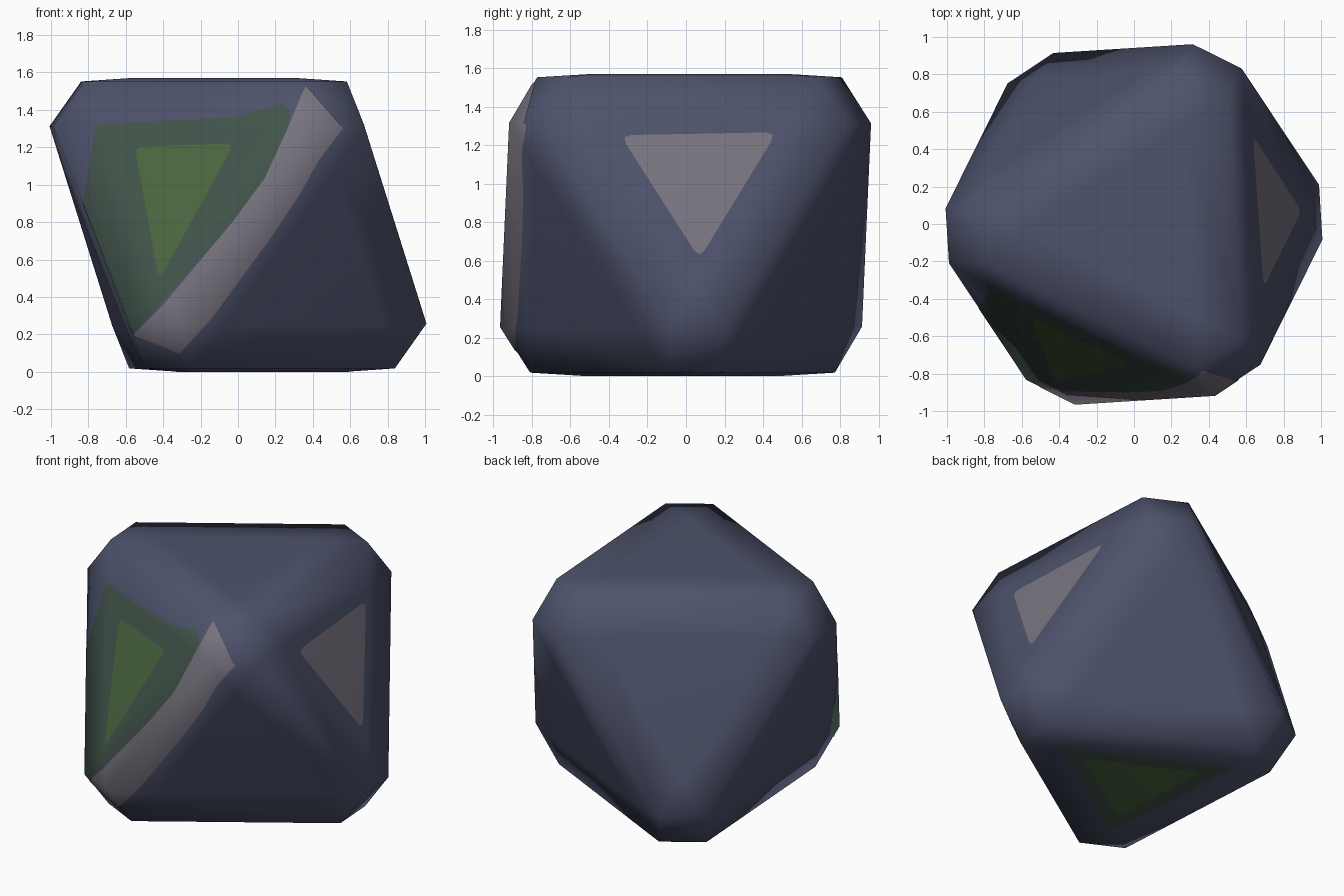
import bpy, bmesh, math
from itertools import product
from mathutils import Vector

if "Cube" in bpy.data.objects:
    bpy.data.objects.remove(bpy.data.objects["Cube"], do_unlink=True)


def material(name, color):
    m = bpy.data.materials.new(name)
    m.use_nodes = True
    m.diffuse_color = (*color, 1)
    m.node_tree.nodes["Principled BSDF"].inputs["Base Color"].default_value = (*color, 1)
    return m


slate = material("slate blue", (0.075, 0.086, 0.15))
grey = material("warm grey", (0.19, 0.175, 0.215))
moss = material("dark moss", (0.055, 0.09, 0.07))
green = material("leaf green", (0.07, 0.135, 0.05))

CENTRE = Vector((0, 0, 0.785))
REACH, HALF = 1.085, 0.767      # corner distance from the axis, half height
CUT = 0.156                     # share of each edge removed at a corner

# Three tips of the top triangle; the other three are their opposites
tips = []
for deg in (183.6, 63.6, -56.4):
    a = math.radians(deg)
    tips.append(Vector((REACH * math.cos(a), REACH * math.sin(a), HALF)))


def add_object(name, bm, mat):
    mesh = bpy.data.meshes.new(name)
    for f in bm.faces:
        f.smooth = True
    bm.to_mesh(mesh)
    bm.free()
    mesh.materials.append(mat)
    ob = bpy.data.objects.new(name, mesh)
    bpy.context.collection.objects.link(ob)
    return ob


def build_body():
    """Octahedron on one face, with cut corners and a raised triangle per face."""
    bm = bmesh.new()
    for i, j in ((i, j) for i in range(3) for j in range(3) if i != j):
        for s, t in product((1, -1), repeat=2):
            bm.verts.new(CENTRE + (s * tips[i]).lerp(t * tips[j], CUT))
    for signs in product((1, -1), repeat=3):
        corners = [s * t for s, t in zip(signs, tips)]
        mid = sum(corners, Vector()) / 3
        for c in corners:
            bm.verts.new(CENTRE + mid * 1.023 + (c - mid) * 0.54)
    bmesh.ops.convex_hull(bm, input=bm.verts[:])
    bmesh.ops.dissolve_limit(bm, angle_limit=0.02, verts=bm.verts[:], edges=bm.edges[:])
    bmesh.ops.recalc_face_normals(bm, faces=bm.faces[:])
    return bm


def rounded(points, r=0.07):
    """Soften the corners of a flat outline."""
    out = []
    for k, p in enumerate(points):
        p = Vector(p)
        a, b = Vector(points[k - 1]), Vector(points[(k + 1) % len(points)])
        a, b = p.lerp(a, r), p.lerp(b, r)
        out += [a, (a + b + 2 * p) / 4, b]
    return out


def paint(name, mat, outlines, place, facing, lift):
    """Trim a thin skin of the body to convex outlines seen along one axis."""
    mesh = bpy.data.meshes.new("scratch")
    for outline in outlines:
        bm = build_body()
        bmesh.ops.delete(bm, context='FACES',
                         geom=[f for f in bm.faces if f.normal.dot(facing) < 0.1])
        pts = [place(*p) for p in outline]
        mid = sum(pts, Vector()) / len(pts)
        for k, p in enumerate(pts):
            normal = (p - pts[k - 1]).cross(facing).normalized()
            if normal.dot(p - mid) < 0:
                normal.negate()
            bmesh.ops.bisect_plane(bm, geom=bm.verts[:] + bm.edges[:] + bm.faces[:],
                                   plane_co=p, plane_no=normal, clear_outer=True)
        bm.from_mesh(mesh)
        bm.to_mesh(mesh)
        bm.free()
    bm = bmesh.new()
    bm.from_mesh(mesh)
    bpy.data.meshes.remove(mesh)
    bmesh.ops.remove_doubles(bm, verts=bm.verts[:], dist=0.0005)
    for v in bm.verts:
        v.co = CENTRE + (v.co - CENTRE) * (1 + lift)
    ob = add_object(name, bm, mat)
    # Borrow the soft shading of the body
    mod = ob.modifiers.new("soft shading", 'DATA_TRANSFER')
    mod.object = body
    mod.use_loop_data = True
    mod.data_types_loops = {'CUSTOM_NORMAL'}
    mod.loop_mapping = 'POLYINTERP_NEAREST'
    return ob


body = add_object("faceted_body", build_body(), slate)


def on_front(x, z):
    return Vector((x, 0, z))


def on_side(y, z):
    return Vector((0, y, z))


def on_base(x, y):
    return Vector((x, y, 0))


FRONT, SIDE, BASE = Vector((0, -1, 0)), Vector((1, 0, 0)), Vector((0, 0, -1))

# Front face: dark surround, bright triangle and the stripe along the edge
paint("front_surround", moss, [
    [(-.76, 1.31), (-.73, 1.325), (-.03, 1.36), (-.03, .8), (-.56, .2), (-.58, .24), (-.83, .9)],
    [(-.03, 1.36), (.24, 1.435), (.28, 1.39), (.27, 1.3), (.14, 1.02), (-.03, .8)],
], on_front, FRONT, 0.002)
paint("front_triangle", green, [rounded([(-.55, 1.2), (-.02, 1.22), (-.42, .49)])],
      on_front, FRONT, 0.004)

left = [(.36, 1.53), (.26, 1.29), (.14, 1.03), (-.03, .8), (-.39, .37), (-.56, .2)]
right = [(.56, 1.3), (.43, 1.13), (.33, .95), (.17, .71), (-.13, .3), (-.31, .1)]
paint("edge_stripe", grey,
      [[left[k], left[k + 1], right[k + 1], right[k]] for k in range(5)],
      on_front, FRONT, 0.005)

# Side face: grey triangle
paint("side_triangle", grey, [rounded([(-.34, 1.25), (.47, 1.265), (.07, .61)])],
      on_side, SIDE, 0.003)

# Base: dark surround and bright triangle
for name, mat, size, lift in (("base_surround", moss, 0.58, 0.001),
                              ("base_triangle", green, 0.4, 0.002)):
    paint(name, mat, [rounded([-size * t.xy for t in tips], 0.04)], on_base, BASE, lift)
